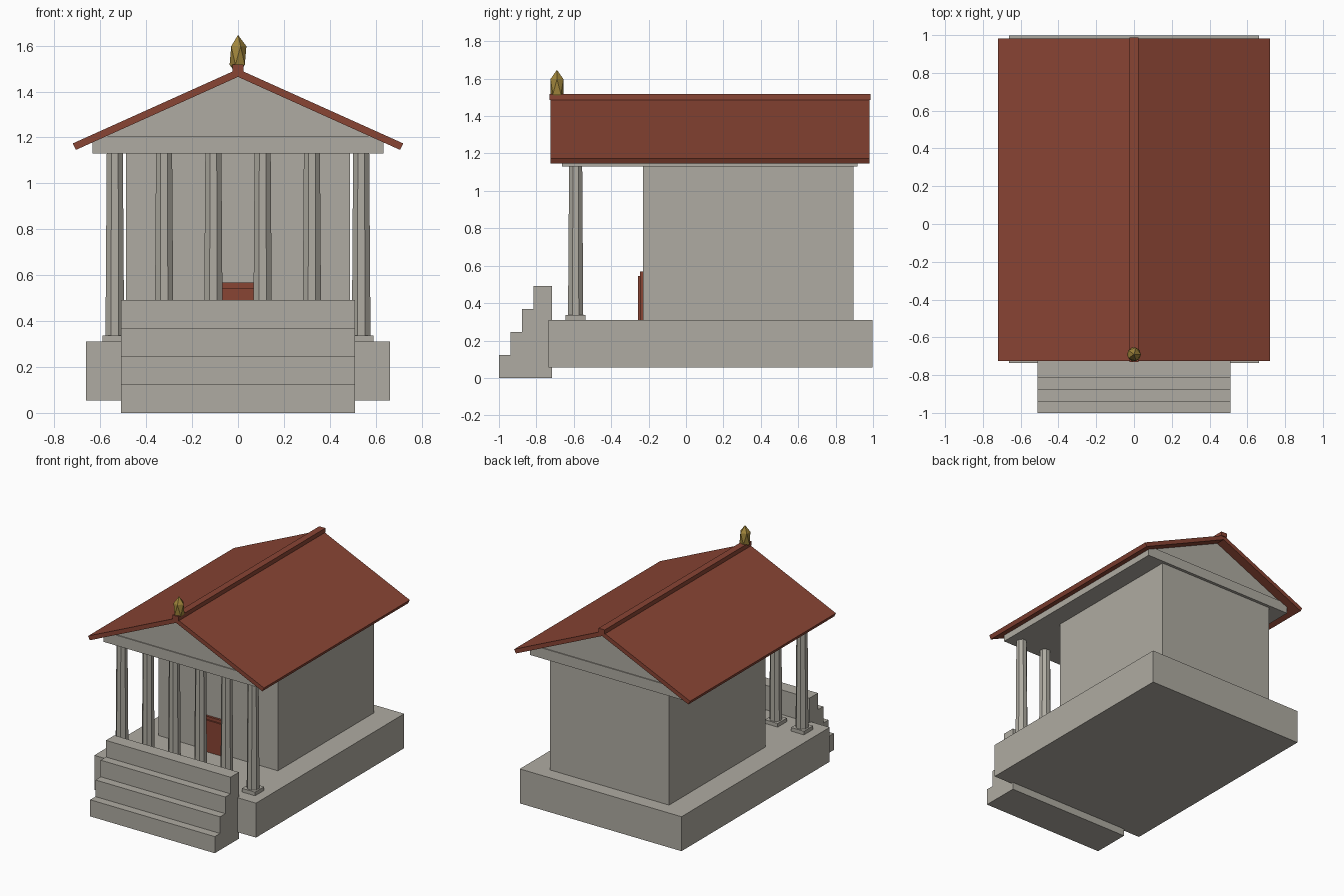
import bpy
import bmesh
from mathutils import Matrix

cube = bpy.data.objects.get("Cube")
if cube:
    bpy.data.objects.remove(cube, do_unlink=True)


def material(name, rgb):
    mat = bpy.data.materials.new(name)
    mat.use_nodes = True
    color = (*rgb, 1)
    mat.diffuse_color = color
    mat.node_tree.nodes["Principled BSDF"].inputs["Base Color"].default_value = color
    return mat


STONE = material("grey stone", (0.43, 0.41, 0.36))
RED = material("terracotta red", (0.25, 0.058, 0.034))
GOLD = material("old gold", (0.36, 0.24, 0.045))


def add_object(name, bm, mat):
    bmesh.ops.recalc_face_normals(bm, faces=bm.faces)
    mesh = bpy.data.meshes.new(name)
    bm.to_mesh(mesh)
    bm.free()
    mesh.materials.append(mat)
    obj = bpy.data.objects.new(name, mesh)
    bpy.context.collection.objects.link(obj)
    return obj


def prism(name, profile, axis, start, end, mat):
    """Extrude a closed profile along x (profile in y, z) or y (profile in x, z)."""
    bm = bmesh.new()

    def ring(t):
        return [bm.verts.new((t, a, z) if axis == "x" else (a, t, z)) for a, z in profile]

    first, last = ring(start), ring(end)
    bm.faces.new(first)
    bm.faces.new(last)
    for i in range(len(profile)):
        j = (i + 1) % len(profile)
        bm.faces.new((first[i], first[j], last[j], last[i]))
    return add_object(name, bm, mat)


def box(name, x, y, z, mat):
    profile = [(x[0], z[0]), (x[1], z[0]), (x[1], z[1]), (x[0], z[1])]
    return prism(name, profile, "y", y[0], y[1], mat)


# Platform and inner chamber
FLOOR, EAVES = 0.31, 1.13
box("platform", (-0.662, 0.662), (-0.735, 0.998), (0.055, FLOOR), STONE)
box("chamber", (-0.488, 0.488), (-0.23, 0.895), (FLOOR, EAVES), STONE)

# Front steps, one stepped profile
back = -0.717
steps = [(back, 0)]
for i in range(4):
    y = -1 + i * 0.0615
    steps += [(y, i * 0.123), (y, (i + 1) * 0.123)]
steps.append((back, 4 * 0.123))
prism("front_steps", steps, "x", -0.51, 0.51, STONE)

# Doorway
box("door_frame", (-0.11, 0.11), (-0.246, -0.225), (FLOOR, 0.568), RED)
box("door", (-0.09, 0.09), (-0.257, -0.24), (FLOOR, 0.545), RED)

# Row of tapered eight-sided columns on square plinths
COL_Y, PLINTH = -0.59, 0.337
for i in range(6):
    x = (i - 2.5) * 0.2147
    box(f"plinth_{i + 1}", (x - 0.053, x + 0.053),
        (COL_Y - 0.053, COL_Y + 0.053), (FLOOR, PLINTH), STONE)
    bm = bmesh.new()
    place = (Matrix.Translation((x, COL_Y, (PLINTH + EAVES) / 2))
             @ Matrix.Rotation(0.3927, 4, "Z"))
    bmesh.ops.create_cone(bm, cap_ends=True, segments=8, radius1=0.044,
                          radius2=0.038, depth=EAVES - PLINTH, matrix=place)
    add_object(f"column_{i + 1}", bm, STONE)

# Beam and gable
box("beam", (-0.635, 0.635), (-0.664, 0.917), (EAVES, 1.207), STONE)
gable = [(-0.575, 1.205), (0.575, 1.205), (0, 1.468)]
prism("gable", gable, "y", -0.657, 0.91, STONE)

# Pitched roof and ridge cap
roof = [(0, 1.498), (0.72, 1.174), (0.706, 1.146), (0, 1.464),
        (-0.706, 1.146), (-0.72, 1.174)]
prism("roof", roof, "y", -0.725, 0.981, RED)
box("ridge_cap", (-0.025, 0.025), (-0.731, 0.987), (1.487, 1.518), RED)

# Faceted finial
bm = bmesh.new()
bmesh.ops.create_icosphere(
    bm, subdivisions=1, radius=1,
    matrix=Matrix.Translation((0, -0.69, 1.557)) @ Matrix.Diagonal((0.041, 0.041, 0.09, 1)))
add_object("finial", bm, GOLD)
